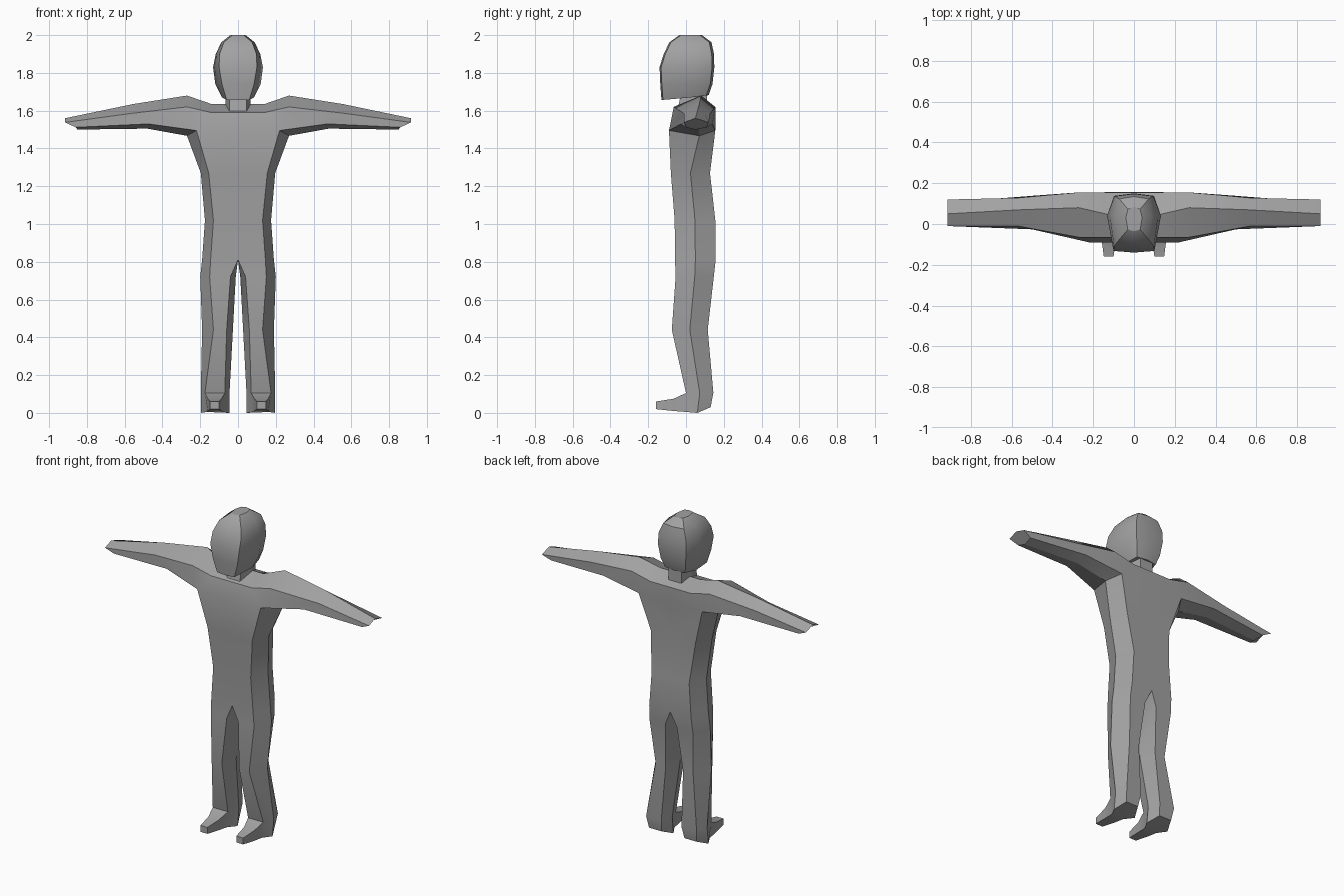
import bpy, bmesh

if "Cube" in bpy.data.objects:
    bpy.data.objects.remove(bpy.data.objects["Cube"])

grey = bpy.data.materials.new("plain_grey")
grey.diffuse_color = (0.36, 0.36, 0.36, 1)
grey.use_nodes = True
grey.node_tree.nodes["Principled BSDF"].inputs["Base Color"].default_value = grey.diffuse_color


def make_mirrored(name, polys):
    """Build half-model polygons (x >= 0), mirror them and weld the middle."""
    bm = bmesh.new()
    for poly in polys:
        if all(abs(p[0]) < 1e-6 for p in poly):
            continue  # lies on the mirror plane
        for s in (1, -1):
            pts = []
            for x, y, z in poly:
                p = (s * x, y, z)
                if p not in pts:
                    pts.append(p)
            if len(pts) > 2:
                bm.faces.new([bm.verts.new(p) for p in pts])
    bmesh.ops.remove_doubles(bm, verts=bm.verts, dist=1e-4)
    bmesh.ops.recalc_face_normals(bm, faces=bm.faces)
    me = bpy.data.meshes.new(name)
    bm.to_mesh(me)
    bm.free()
    me.materials.append(grey)
    ob = bpy.data.objects.new(name, me)
    bpy.context.collection.objects.link(ob)
    bpy.ops.object.select_all(action='DESELECT')
    ob.select_set(True)
    bpy.context.view_layer.objects.active = ob
    bpy.ops.object.shade_smooth_by_angle(angle=0.52)
    return ob


def loft(rings, closed=True, skip=()):
    """Quads between neighbouring rings; skip holds (ring, side) pairs left open."""
    out = []
    for i, (a, b) in enumerate(zip(rings, rings[1:])):
        n = len(a)
        for j in range(n if closed else n - 1):
            if (i, j) not in skip:
                k = (j + 1) % n
                out.append([a[j], a[k], b[k], b[j]])
    return out


def hexagon(z, yf, yb, inf, inm, outf, outm):
    """Six-sided body section: front pair, outer middle, back pair, inner middle."""
    ym = (yf + yb) / 2
    return [(inf, yf, z), (outf, yf, z), (outm, ym, z),
            (outf, yb, z), (inf, yb, z), (inm, ym, z)]


# Trunk and leg sections from chest down to ankle
chest = [(0, -.09, 1.495), (.22, -.09, 1.495), (.27, .07, 1.467),
         (.22, .155, 1.495), (0, .155, 1.495), (0, .07, 1.467)]
column = [chest] + [hexagon(*r) for r in (
    (1.27, -.08, .127, 0, 0, .155, .197),
    (1.02, -.06, .155, 0, 0, .13, .175),
    (.81, -.058, .157, 0, 0, .145, .19),
    (.72, -.055, .147, .04, .012, .15, .20),
    (.44, -.075, .115, .06, .027, .13, .19),
    (.105, 0, .145, .07, .045, .175, .197))]
sole = [(.08, 0, .005), (.165, 0, .005), (.197, .06, 0),
        (.165, .13, .03), (.08, .13, .03), (.045, .06, 0)]
column.append(sole)
polys = loft(column, skip={(6, 0)}) + [sole]

# Foot reaching forward from the ankle opening
ankle = column[6]
foot = [[ankle[0], ankle[1], sole[1], sole[0]],
        [(.087, -.065, .075), (.16, -.065, .075), (.16, -.065, .01), (.087, -.065, .01)],
        [(.1, -.16, .06), (.148, -.16, .06), (.148, -.16, .02), (.1, -.16, .02)]]
polys += loft(foot) + [foot[-1]]

# Shoulder yoke: front edge, ridge and back edge, from the middle outwards
yoke = [[(x, -.065, zf), (x, ym, zt), (x, .155, zf)] for x, ym, zf, zt in (
    (0, .05, 1.59, 1.635), (.14, .05, 1.59, 1.635), (.27, .08, 1.62, 1.68))]
polys += loft(yoke, closed=False)
for corner, mid, e in ((1, 0, 0), (3, 4, 2)):
    polys.append([chest[mid], chest[corner], yoke[2][e], yoke[1][e], yoke[0][e]])

# Arm: shoulder, elbow and slanted tip
arm = [yoke[2] + [chest[3], chest[2], chest[1]],
       [(.57, -.01, 1.585), (.555, .07, 1.635), (.57, .128, 1.585),
        (.475, .14, 1.53), (.48, .07, 1.505), (.475, -.027, 1.53)],
       [(.915, -.01, 1.538), (.915, .05, 1.56), (.915, .12, 1.538),
        (.86, .11, 1.512), (.85, .05, 1.5), (.86, 0, 1.512)]]
polys += loft(arm) + [arm[-1]]
make_mirrored("body", polys)

# Neck
neck = [[(0, -.03 + d, z), (.045, -.03 + d, z), (.065, .04, z), (.045, .11, z), (0, .11, z)]
        for z, d in ((1.58, -.02), (1.72, .01))]
make_mirrored("neck", loft(neck, closed=False) + [neck[0], neck[1]])

# Head: half sections with face edge, temple and back edge
head = []
for z, rise, yf, yb, xf, xs, xb, ys in (
        (1.657, .025, -.13, .12, .06, .085, .07, .02),
        (1.74, 0, -.136, .14, .085, .12, .085, .03),
        (1.83, 0, -.14, .15, .10, .132, .098, .04),
        (1.90, 0, -.118, .148, .098, .118, .095, .04),
        (1.962, 0, -.088, .135, .075, .088, .072, .04),
        (2.0, 0, -.035, .085, .03, .04, .03, .03)):
    head.append([(0, yf, z), (xf, yf + .008, z), (xs, ys, z + rise / 2),
                 (xb, yb - .012, z + rise), (0, yb, z + rise)])
make_mirrored("head", loft(head, closed=False) + [head[0], head[-1]])
